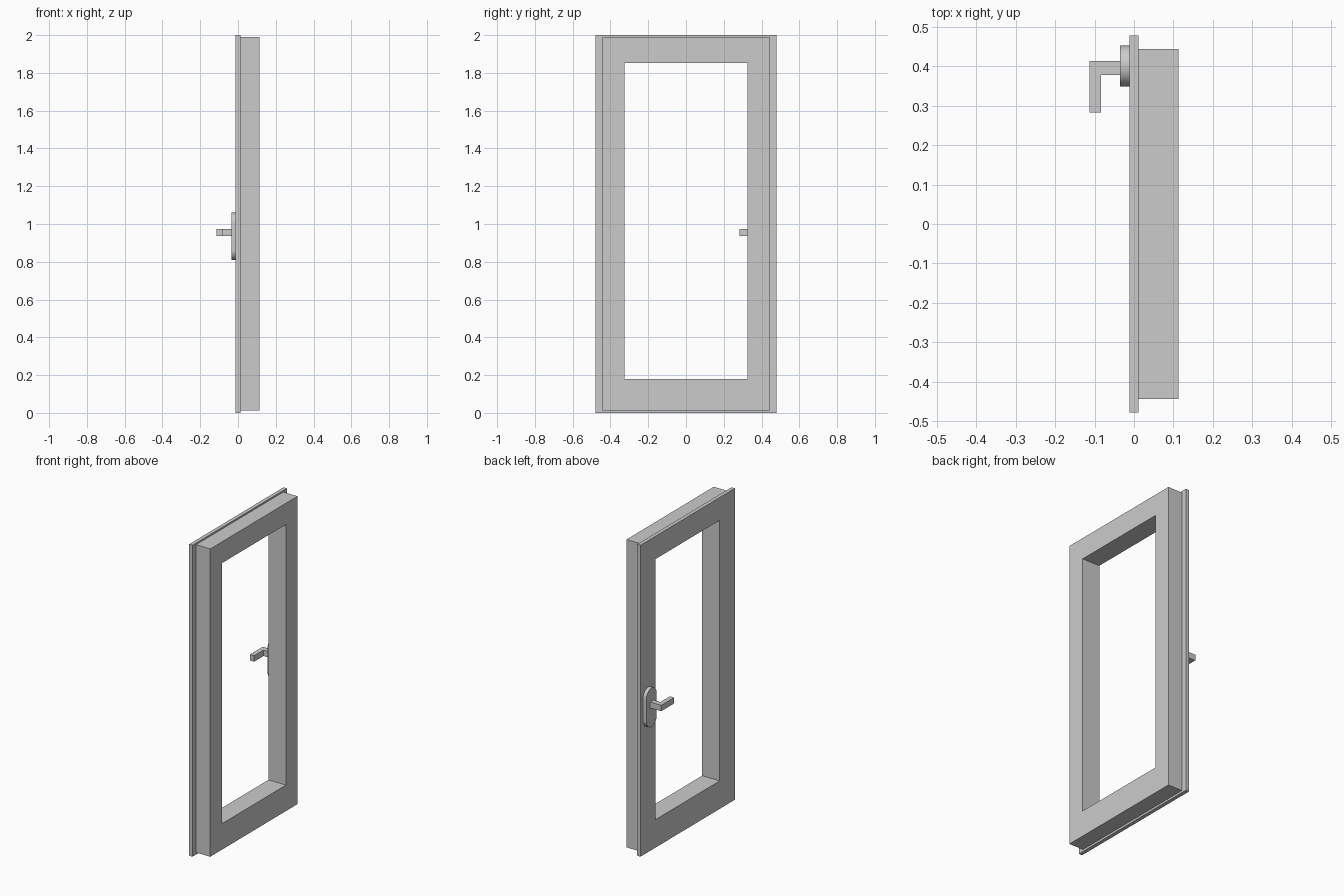
import bpy
import bmesh
import math

cube = bpy.data.objects.get("Cube")
if cube:
    bpy.data.objects.remove(cube, do_unlink=True)

grey = bpy.data.materials.new("light_grey")
grey.use_nodes = True
grey.diffuse_color = (0.6, 0.6, 0.6, 1)
grey.node_tree.nodes["Principled BSDF"].inputs["Base Color"].default_value = (0.6, 0.6, 0.6, 1)


def finish(name, bm):
    bmesh.ops.recalc_face_normals(bm, faces=bm.faces)
    mesh = bpy.data.meshes.new(name)
    bm.to_mesh(mesh)
    bm.free()
    mesh.materials.append(grey)
    obj = bpy.data.objects.new(name, mesh)
    bpy.context.collection.objects.link(obj)
    return obj


def extrude_outline(name, points, offset):
    """Prism made by pushing a closed outline along offset."""
    bm = bmesh.new()
    face = bm.faces.new([bm.verts.new(p) for p in points])
    result = bmesh.ops.extrude_face_region(bm, geom=[face], use_keep_orig=True)
    moved = [v for v in result["geom"] if isinstance(v, bmesh.types.BMVert)]
    bmesh.ops.translate(bm, verts=moved, vec=offset)
    return finish(name, bm)


def rectangular_ring(name, section):
    """Sweep a section of (x, half width, bottom, top) steps round a rectangle."""
    bm = bmesh.new()
    loops = [[bm.verts.new((x, y, z)) for y, z in
              ((-w, low), (w, low), (w, high), (-w, high))]
             for x, w, low, high in section]
    for i, loop in enumerate(loops):
        following = loops[(i + 1) % len(loops)]
        for j in range(4):
            k = (j + 1) % 4
            bm.faces.new((loop[j], loop[k], following[k], following[j]))
    return finish(name, bm)


# Window frame with a thin wider flange on the handle side
BACK, STEP, FACE = -0.012, 0.012, 0.113
flange = (0.478, 0.0, 2.0)
body = (0.443, 0.013, 1.99)
opening = (0.325, 0.18, 1.853)
rectangular_ring("window_frame", [
    (BACK, *flange), (STEP, *flange), (STEP, *body),
    (FACE, *body), (FACE, *opening), (BACK, *opening)])

# Handle backplate with semicircular ends
RADIUS, CENTRE_Y, CENTRE_Z, STRAIGHT = 0.052, 0.4, 0.935, 0.073
outline = []
for side, start in ((1, 0), (-1, math.pi)):
    for i in range(17):
        a = start + math.pi * i / 16
        outline.append((BACK, CENTRE_Y + RADIUS * math.cos(a),
                        CENTRE_Z + side * STRAIGHT + RADIUS * math.sin(a)))
plate = extrude_outline("handle_backplate", outline, (-0.023, 0, 0))
bpy.ops.object.select_all(action="DESELECT")
plate.select_set(True)
bpy.context.view_layer.objects.active = plate
bpy.ops.object.shade_smooth_by_angle(angle=math.radians(30))

# Bent lever: neck out of the backplate, then the grip
lever = [(-0.035, 0.413), (-0.113, 0.413), (-0.113, 0.282),
         (-0.083, 0.282), (-0.083, 0.378), (-0.035, 0.378)]
extrude_outline("handle_lever", [(x, y, 0.936) for x, y in lever], (0, 0, 0.038))
